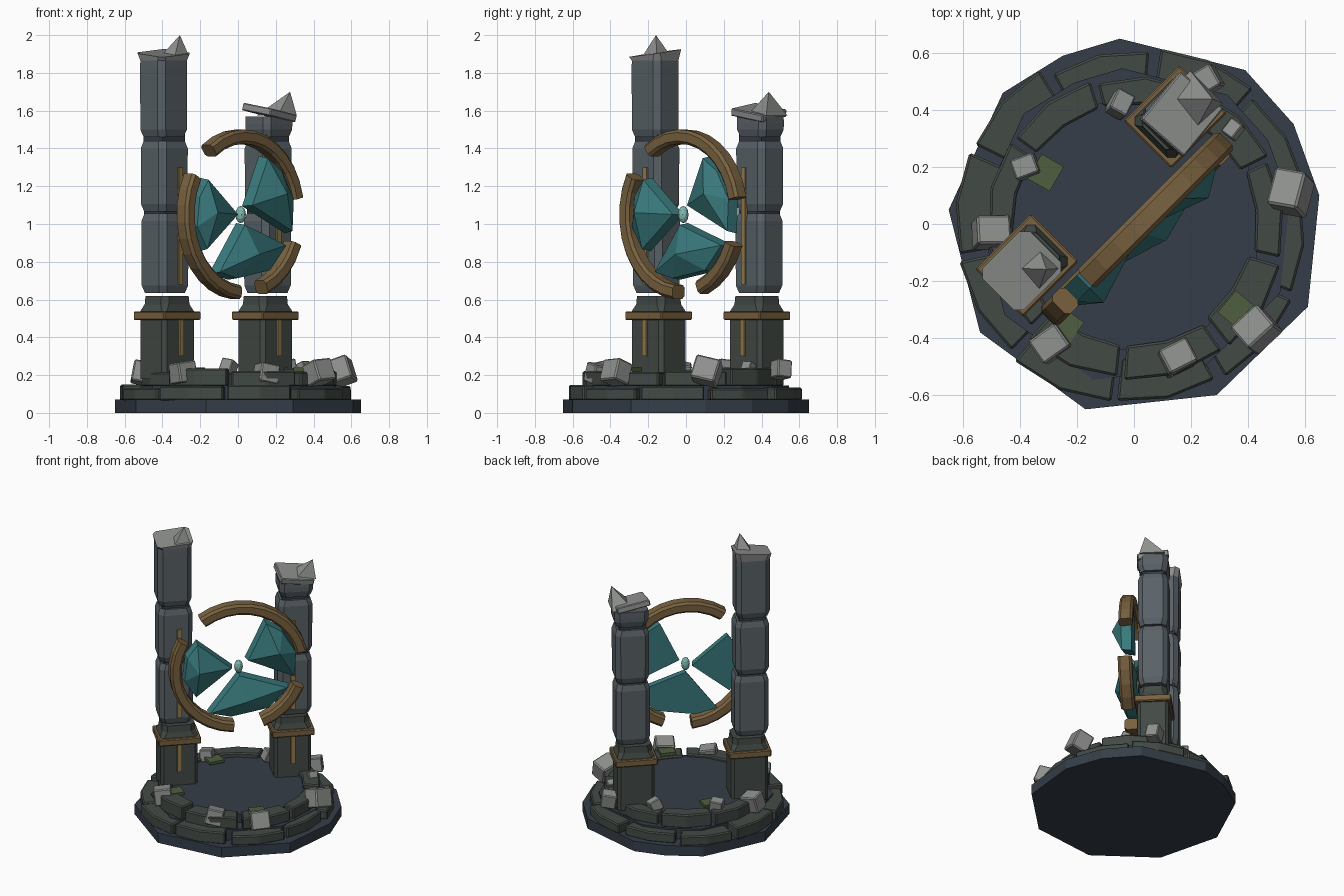
import bpy, bmesh, math, random
from mathutils import Matrix, Vector

if "Cube" in bpy.data.objects:
    bpy.data.objects.remove(bpy.data.objects["Cube"])

random.seed(4)
TURN = Matrix.Rotation(math.radians(45), 4, 'Z')   # the gate stands diagonally on its base
FLAT = Matrix.Identity(4)


def material(name, r, g, b):
    m = bpy.data.materials.new(name)
    m.diffuse_color = (r, g, b, 1)
    m.use_nodes = True
    m.node_tree.nodes["Principled BSDF"].inputs["Base Color"].default_value = m.diffuse_color
    return m


NAVY = material("navy_stone", 0.035, 0.048, 0.065)
MOSSY = material("dark_stone", 0.055, 0.068, 0.06)
PILLAR = material("pillar_stone", 0.10, 0.12, 0.135)
PALE = material("pale_stone", 0.27, 0.28, 0.27)
BRONZE = material("bronze", 0.19, 0.12, 0.05)
GOLD = material("gold", 0.30, 0.20, 0.07)
TEAL = material("teal_crystal", 0.04, 0.19, 0.20)
GLOW = material("pale_crystal", 0.22, 0.50, 0.45)
MOSS = material("moss", 0.08, 0.11, 0.05)


def finish(bm, name, mat, matrix=FLAT, bevel=0):
    bmesh.ops.recalc_face_normals(bm, faces=bm.faces)
    if bevel:
        bmesh.ops.bevel(bm, geom=bm.edges[:], offset=bevel, segments=1, affect='EDGES')
    bm.transform(matrix)
    me = bpy.data.meshes.new(name)
    bm.to_mesh(me)
    bm.free()
    me.materials.append(mat)
    ob = bpy.data.objects.new(name, me)
    bpy.context.collection.objects.link(ob)
    return ob


def loft(name, rings, mat, matrix=FLAT, bevel=0):
    """Skin a list of equal-length point rings and cap both ends."""
    bm = bmesh.new()
    rows = [[bm.verts.new(p) for p in ring] for ring in rings]
    n = len(rows[0])
    for a, b in zip(rows, rows[1:]):
        for i in range(n):
            j = (i + 1) % n
            bm.faces.new((a[i], a[j], b[j], b[i]))
    bm.faces.new(rows[0])
    bm.faces.new(rows[-1])
    return finish(bm, name, mat, matrix, bevel)


def block(name, loc, size, mat, rot=(0, 0, 0), bevel=0.0, matrix=FLAT):
    bm = bmesh.new()
    bmesh.ops.create_cube(bm, size=1)
    bm.transform(Matrix.Diagonal((*size, 1)))
    m = Matrix.Translation(loc)
    for ang, axis in zip(rot, 'XYZ'):
        m = m @ Matrix.Rotation(math.radians(ang), 4, axis)
    return finish(bm, name, mat, matrix @ m, bevel)


def spike(name, loc, base, height, lean, mat):
    """Four-sided splinter with an off-centre tip."""
    bm = bmesh.new()
    w, d = base[0] / 2, base[1] / 2
    foot = [bm.verts.new((x, y, 0)) for x, y in ((-w, -d), (w, -d), (w, d), (-w, d))]
    tip = bm.verts.new((*lean, height))
    bm.faces.new(foot)
    for i in range(4):
        bm.faces.new((foot[i], foot[(i + 1) % 4], tip))
    return finish(bm, name, mat, TURN @ Matrix.Translation(loc))


def octagon(w, d, c, z, s=1.0, cx=0.0, cy=0.0):
    w, d = w * s / 2, d * s / 2
    pts = [(-w + c, -d), (w - c, -d), (w, -d + c), (w, d - c),
           (w - c, d), (-w + c, d), (-w, d - c), (-w, -d + c)]
    return [(x + cx, y + cy, z) for x, y in pts]


# stepped plinth with a faceted outline
outline = [(-.05, .65), (.39, .54), (.56, .35), (.65, .1), (.61, -.29), (.29, -.6),
           (-.17, -.65), (-.54, -.38), (-.65, .05), (-.46, .46), (-.25, .59)]
for name, s, z0, z1 in (("plinth", 1, 0, .07), ("plinth_step", .84, .07, .145), ("floor", .69, .145, .205)):
    loft(name, [[(x * s, y * s, z) for x, y in outline] for z in (z0, z1)], NAVY)


# two courses of wedge-shaped paving stones
def course(name, count, r0, r1, z0, z1, start):
    for i in range(count):
        a0 = start + math.tau * i / count + random.uniform(.01, .04)
        a1 = start + math.tau * (i + 1) / count - random.uniform(.01, .04)
        ro, ri = r1 + random.uniform(-.025, .015), r0 + random.uniform(-.01, .015)
        top = z1 + random.uniform(-.012, .012)
        am = (a0 + a1) / 2
        plan = [(ri, a0), (ro, a0), (ro, am), (ro - .01, a1), (ri, a1), (ri * .99, am)]
        rings = [[(r * math.cos(a), r * math.sin(a), z) for r, a in plan] for z in (z0, top)]
        loft(f"{name}_{i}", rings, MOSSY, bevel=.008)


course("outer_stone", 10, .46, .625, .065, .14, .2)
course("inner_stone", 9, .42, .535, .14, .225, .45)

# pillars: stacked chamfered drums leaning slightly outward
for side, label, drums in ((-1, "tall", [(.635, 1.055), (1.065, 1.44), (1.46, 1.87)]),
                           (1, "short", [(.635, 1.055), (1.065, 1.44), (1.46, 1.57)])):
    u, b = side * .368, .163
    loft(label + "_pillar_foot",
         [octagon(.24, .2, .02, .18, 1, u, b), octagon(.24, .2, .02, .54, 1, u, b),
          octagon(.215, .18, .03, .575, 1, u, b), octagon(.215, .18, .03, .62, .97, u, b)], MOSSY, TURN)
    for i, (z0, z1) in enumerate(drums):
        cu = u + side * (.016 + .005 * i)
        loft(f"{label}_pillar_drum_{i}",
             [octagon(.218, .19, .03, z, s, cu, b) for z, s in
              ((z0, .88), (z0 + .04, 1), (z1 - .04, 1.01), (z1, .9 if i < 2 else 1))], PILLAR, TURN)
        if i < 2:
            block(f"{label}_pillar_joint_{i}", (cu, b, z1 + .01), (.17, .14, .05), NAVY, matrix=TURN)
    block(label + "_pillar_band", (u, b, .515), (.275, .235, .046), BRONZE, bevel=.006, matrix=TURN)
    block(label + "_lower_inlay", (u, .062, .4), (.03, .02, .2), GOLD, matrix=TURN)
    block(label + "_upper_inlay", (u, .068, .99), (.03, .02, .62), GOLD, matrix=TURN)

# broken pillar tops
loft("tall_broken_top", [octagon(.218, .19, .03, 1.865, 1, -.394, .163),
     [(x, y, 1.905 + .09 * (x + .394) + .12 * (y - .163))
      for x, y, z in octagon(.235, .205, .025, 0, 1, -.394, .163)]], PALE, TURN)
spike("tall_splinter", (-.345, .125, 1.895), (.1, .1), .105, (.015, -.02), PALE)
block("short_broken_slab", (.39, .155, 1.59), (.22, .2, .04), PALE, (8, 10, 4), .005, TURN)
spike("short_splinter", (.45, .16, 1.575), (.14, .16), .125, (.055, -.045), PALE)

# broken hoop: three arc pieces
HUB = 1.05
for name, a0, a1, off in (("left_hoop", 151, 265, -.02), ("top_hoop", 12, 125, -.018), ("lower_hoop", -69, -22, -.025)):
    steps = max(4, round((a1 - a0) / 11))
    rings = []
    for k in range(steps + 1):
        a = math.radians(a0 + (a1 - a0) * k / steps)
        prof = [(.375, -.03), (.39, -.045), (.435, -.045), (.45, -.03),
                (.45, .03), (.435, .045), (.39, .045), (.375, .03)]
        rings.append([(r * math.cos(a), d + off, HUB + r * math.sin(a)) for r, d in prof])
    loft(name, rings, BRONZE, TURN)

# crystal shards: flat back, bevelled rim, raised front peak
shards = {
    "left_shard": ([(-.035, 0), (-.27, .195), (-.34, .1), (-.36, -.07), (-.28, -.195)], (-.27, .01)),
    "right_shard": ([(.045, .045), (.17, .31), (.28, .24), (.375, .08), (.365, -.1)], (.25, .11)),
    "lower_shard": ([(0, -.045), (.33, -.16), (.2, -.3), (-.06, -.345), (-.2, -.31)], (.04, -.21)),
}
for name, (pts, peak) in shards.items():
    bm = bmesh.new()
    back = [bm.verts.new((x, .015, HUB + z)) for x, z in pts]
    mid = [Vector(p).lerp(Vector(peak), .06) for p in pts]
    front = [bm.verts.new((p.x, -.05, HUB + p.y)) for p in mid]
    tip = bm.verts.new((peak[0], -.12, HUB + peak[1]))
    bm.faces.new(back)
    for i in range(5):
        j = (i + 1) % 5
        bm.faces.new((back[i], back[j], front[j], front[i]))
        bm.faces.new((front[i], front[j], tip))
    finish(bm, name, TEAL, TURN)

# bead at the hub
bm = bmesh.new()
bmesh.ops.create_icosphere(bm, subdivisions=2, radius=1)
finish(bm, "hub_bead", GLOW, TURN @ Matrix.Translation((0, -.02, HUB)) @ Matrix.Diagonal((.028, .028, .046, 1)))

# fallen rubble: x, y, z, size, spin
rubble = [(.55, .11, .22, .135, 75), (-.5, -.03, .21, .12, 3), (-.38, .2, .24, .085, 20),
          (-.05, .42, .24, .08, 65), (.25, .5, .23, .1, 30), (.35, .33, .24, .06, 50),
          (.15, -.47, .205, .11, 28), (.43, -.37, .215, .125, 40), (-.29, -.42, .215, .115, 35)]
for i, (x, y, z, s, spin) in enumerate(rubble):
    tilt = (random.uniform(-18, 18), random.uniform(-18, 18), spin)
    block(f"rubble_{i}", (x, y, z), (s, s * .85, s * .95), PALE, tilt, s * .06)

# moss patches
for i, (x, y, spin) in enumerate([(-.31, .18, 60), (.36, -.3, 50), (-.24, -.36, 55)]):
    block(f"moss_patch_{i}", (x, y, .23), (.1, .09, .02), MOSS, (0, 0, spin))
